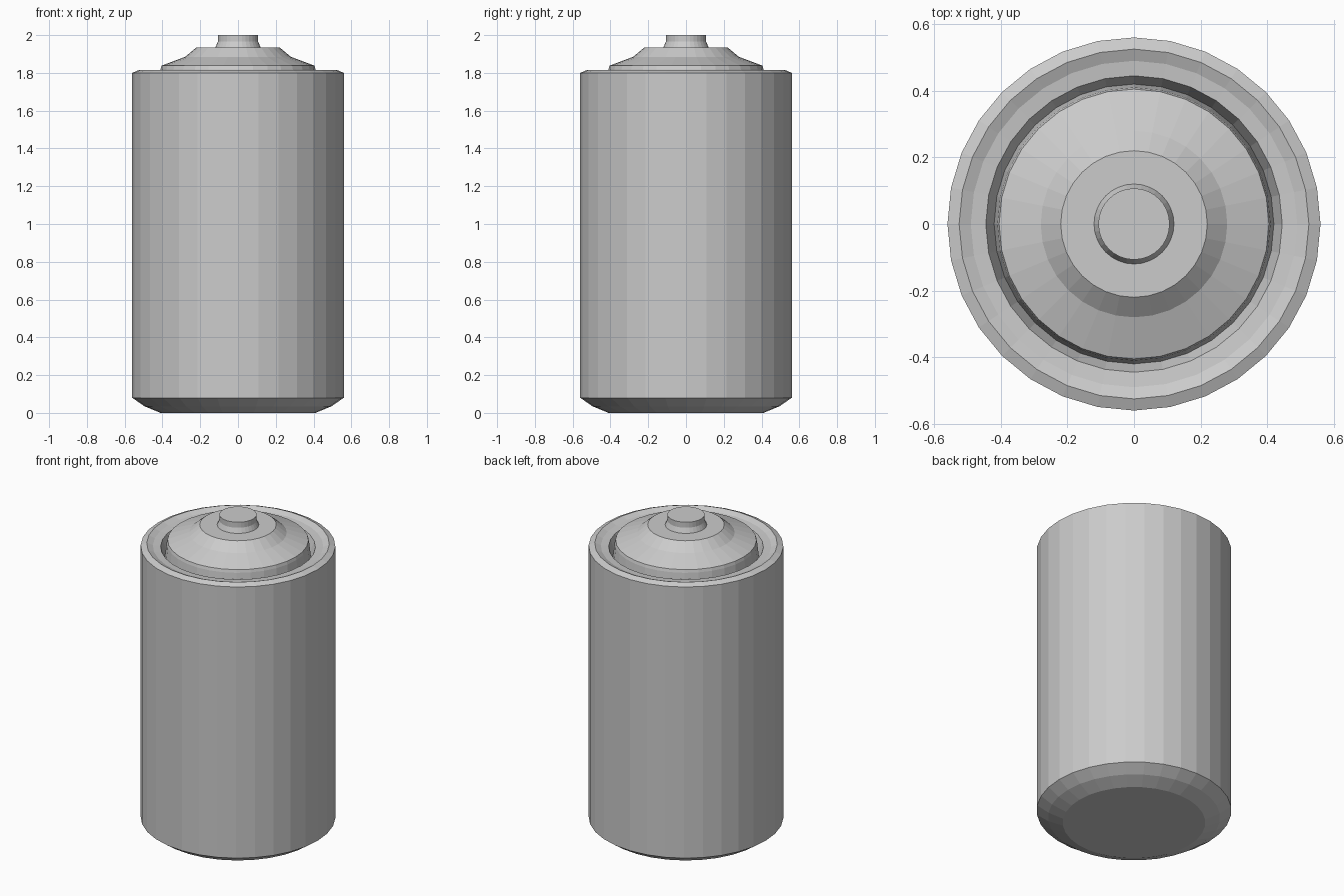
import bpy, bmesh
from math import tau

if "Cube" in bpy.data.objects:
    bpy.data.objects.remove(bpy.data.objects["Cube"])

SIDES = 32


def lathe(name, profile):
    """Spin an (r, z) profile round the z axis into a faceted mesh."""
    bm = bmesh.new()
    verts = [bm.verts.new((r, 0, z)) for r, z in profile]
    edges = [bm.edges.new(pair) for pair in zip(verts, verts[1:])]
    bmesh.ops.spin(bm, geom=verts + edges, cent=(0, 0, 0), axis=(0, 0, 1),
                   angle=tau, steps=SIDES, use_duplicate=False)
    bmesh.ops.remove_doubles(bm, verts=bm.verts, dist=1e-4)
    bmesh.ops.recalc_face_normals(bm, faces=bm.faces)
    mesh = bpy.data.meshes.new(name)
    bm.to_mesh(mesh)
    bm.free()
    obj = bpy.data.objects.new(name, mesh)
    bpy.context.collection.objects.link(obj)
    return obj


# Can: chamfered base, straight wall, raised rim, stepped groove and domed
# lid, with a nozzle on top; one continuous profile
lathe("spray_can", [
    (0, 0), (0.41, 0), (0.495, 0.035), (0.56, 0.08),      # base
    (0.56, 1.80), (0.525, 1.815), (0.49, 1.80),           # wall and rim
    (0.445, 1.795), (0.42, 1.73),                         # groove
    (0.41, 1.82), (0.405, 1.838), (0.28, 1.885),          # dome
    (0.22, 1.935), (0.12, 1.935),
    (0.107, 1.965), (0.107, 2.0), (0, 2.0),               # nozzle
])
